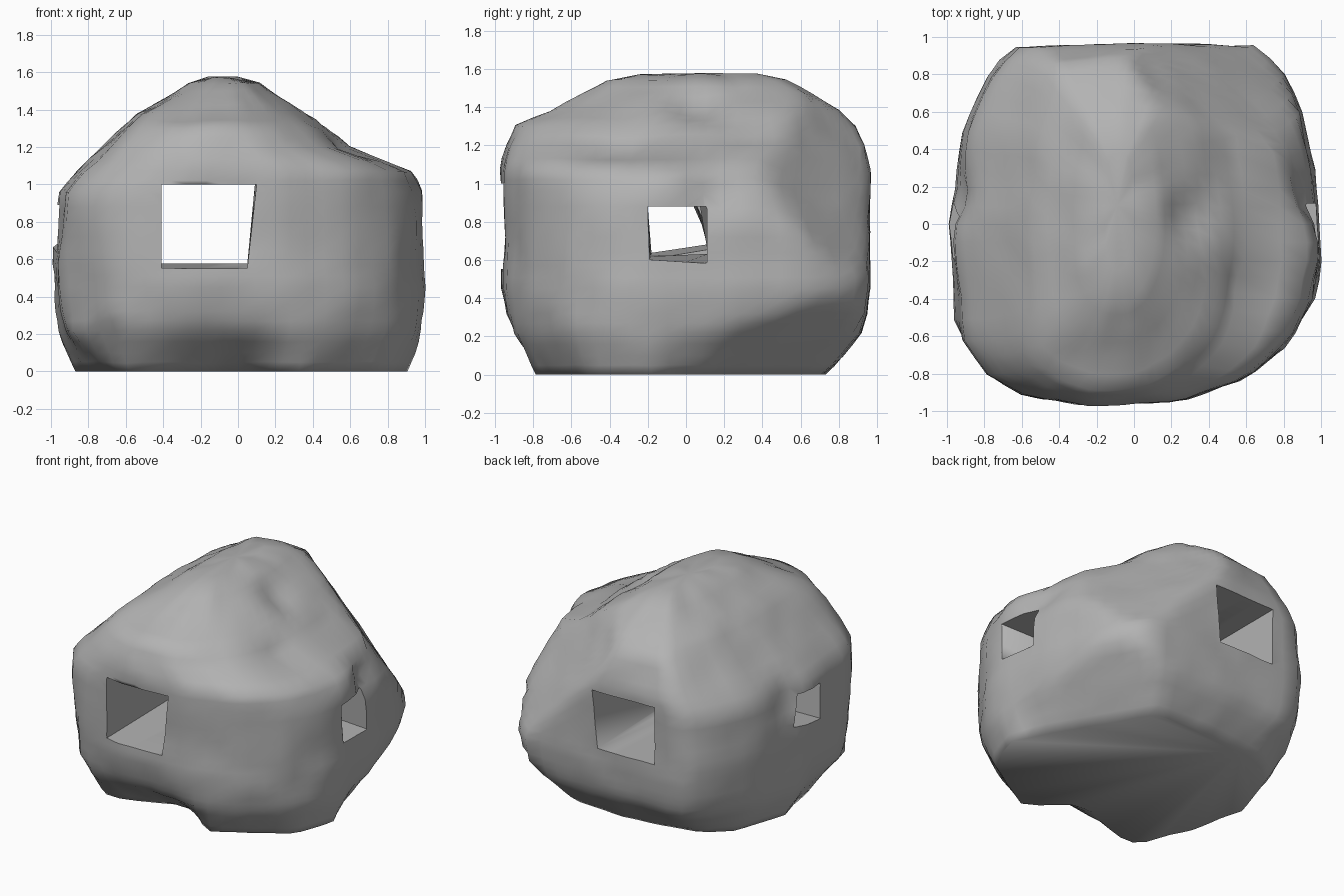
import bpy, bmesh, math
from mathutils import Vector, noise

if "Cube" in bpy.data.objects:
    bpy.data.objects.remove(bpy.data.objects["Cube"])

stone = bpy.data.materials.new("grey stone")
stone.diffuse_color = (0.45, 0.45, 0.45, 1)
stone.use_nodes = True
stone.node_tree.nodes["Principled BSDF"].inputs["Base Color"].default_value = stone.diffuse_color

# Upper levels: z, left, right, front, back extents, roundness of the section
LEVELS = [
    (0.45, -.99, 1.0, -.965, .965, 0), (0.56, -1.0, .99, -.965, .965, 0),
    (0.80, -.98, .98, -.965, .965, 0), (0.96, -.97, .97, -.97, .97, .05),
    (1.07, -.88, .93, -.97, .97, .1), (1.13, -.81, .80, -.96, .95, .1),
    (1.20, -.73, .60, -.94, .93, .1), (1.30, -.63, .47, -.89, .89, .15),
    (1.38, -.55, .36, -.72, .80, .2), (1.47, -.39, .22, -.56, .65, .3),
    (1.54, -.27, .12, -.42, .52, .4), (1.57, -.16, .0, -.25, .38, .5)]

# Widest outline, and the smaller outline the stone stands on
PLAN = [(1, -.2), (.97, .25), (.9, .6), (.82, .8), (.67, .96), (.1, .97), (-.67, .95),
        (-.8, .76), (-.93, .47), (-.96, .2), (-1, .03), (-.97, -.3), (-.95, -.62),
        (-.83, -.8), (-.6, -.92), (-.3, -.97), (.25, -.95), (.6, -.83), (.85, -.63), (.97, -.4)]
FOOT = [(.91, -.2), (.8, -.5), (.3, -.8), (.05, -.58), (-.1, -.56), (-.42, -.7),
        (-.6, -.73), (-.78, -.32), (-.87, .1), (-.73, .5), (-.56, .63), (-.3, .69),
        (0, .73), (.43, .7), (.7, .3)]

# Dents (negative) and bulges (positive): centre, radius, depth
DENTS = [((.62, -.35, 1.15), .14, -.06), ((.30, .05, 1.40), .12, -.05),
         ((.95, -.62, .42), .12, -.04), ((-.97, .15, .92), .13, -.07),
         ((.97, .14, .94), .11, -.06), ((.95, -.12, .99), .1, .03)]

# Broken-off corners (plane normal, distance): two on the upper back right,
# two on the lower front left, one undercut below the back right
CUTS = [((140, 170, 136), 323), ((145.5, 52, 83.4), 222),
        ((-120, -90, -15), 155), ((-100, -119, -91.5), 141), ((.6, .35, -.7), .486)]

SIDES = 64


def outline_radius(points, angle):
    d = Vector((math.cos(angle), math.sin(angle)))
    for i, a in enumerate(points):
        a, b = Vector(a), Vector(points[(i + 1) % len(points)])
        e = b - a
        den = d.x * e.y - d.y * e.x
        if abs(den) < 1e-9:
            continue
        r = (a.x * e.y - a.y * e.x) / den
        t = (a.x * d.y - a.y * d.x) / den
        if r > 0 and -1e-6 <= t <= 1 + 1e-6:
            return r
    return 1.0


ANGLES = [2 * math.pi * i / SIDES for i in range(SIDES)]
WIDE = [outline_radius(PLAN, a) for a in ANGLES]
NARROW = [outline_radius(FOOT, a) for a in ANGLES]


def interpolate(table, z):
    for a, b in zip(table, table[1:]):
        if z <= b[0]:
            t = max(0, (z - a[0]) / (b[0] - a[0]))
            return [p + (q - p) * t for p, q in zip(a, b)]
    return table[-1]


def weather(p):
    """Broken corners, dents and slight roughness."""
    ground = p.z < .01
    for normal, dist in CUTS:
        m = Vector(normal)
        over = p.dot(m) - dist
        if over > 0:
            # downward-facing breaks only pull the stone inwards
            pull = Vector((m.x, m.y, 0)) if m.z < 0 else m
            p = p - pull * over / pull.length_squared
    out = (p - Vector((-.1, 0, .7))).normalized()
    push = sum(depth * math.exp(-((p - Vector(c)).length / r) ** 2) for c, r, depth in DENTS)
    push += .014 * noise.noise(p * 3.2) + .01 * noise.noise(p * 7)
    q = p + out * push
    if ground:
        q.z = 0
    return q


# Boulder body from stacked rings
BLEND = [(0, 0), (.1, .4), (.22, .8), (.32, .93), (.45, 1)]
bm = bmesh.new()
heights = [0, .05, .1, .16, .22, .27, .32, .38, .45, .51, .57, .64, .72, .8, .88, .96, 1.02,
           1.07, 1.13, 1.2, 1.25, 1.3, 1.34, 1.38, 1.425, 1.47, 1.505, 1.54, 1.57]
rings = []
for z in heights:
    _, x0, x1, y0, y1, rnd = interpolate(LEVELS, z)
    blend = interpolate(BLEND, z)[1]
    ring = []
    for a, wide, narrow in zip(ANGLES, WIDE, NARROW):
        r = wide + (.97 - wide) * rnd
        x, y = r * math.cos(a), r * math.sin(a)
        upper = Vector(((x0 + x1) / 2 + x * (x1 - x0) / 2, (y0 + y1) / 2 + y * (y1 - y0) / 1.94, z))
        foot = Vector((narrow * math.cos(a), narrow * math.sin(a), z))
        ring.append(bm.verts.new(weather(foot.lerp(upper, blend))))
    rings.append(ring)
for low, high in zip(rings, rings[1:]):
    for i in range(SIDES):
        j = (i + 1) % SIDES
        bm.faces.new((low[i], low[j], high[j], high[i]))
bm.faces.new(rings[0][::-1])
peak = bm.verts.new((-.09, .1, 1.578))
for i in range(SIDES):
    bm.faces.new((rings[-1][i], rings[-1][(i + 1) % SIDES], peak))
bmesh.ops.recalc_face_normals(bm, faces=bm.faces)
mesh = bpy.data.meshes.new("boulder")
bm.to_mesh(mesh)
bm.free()
mesh.materials.append(stone)
boulder = bpy.data.objects.new("boulder", mesh)
bpy.context.collection.objects.link(boulder)


def tunnel(name, near, far, axis):
    """Cut a passage between two four-cornered (across, z) openings."""
    b = bmesh.new()
    ends = []
    for s, corners in ((-1.1, near), (1.1, far)):
        ends.append([b.verts.new((u, s, z) if axis == "y" else (s, u, z)) for u, z in corners])
    b.faces.new(ends[0])
    b.faces.new(ends[1][::-1])
    for i in range(4):
        j = (i + 1) % 4
        b.faces.new((ends[0][i], ends[1][i], ends[1][j], ends[0][j]))
    bmesh.ops.recalc_face_normals(b, faces=b.faces)
    m = bpy.data.meshes.new(name)
    b.to_mesh(m)
    b.free()
    m.materials.append(stone)
    ob = bpy.data.objects.new(name, m)
    bpy.context.collection.objects.link(ob)
    ob.hide_render = True
    ob.hide_set(True)
    mod = boulder.modifiers.new(name, "BOOLEAN")
    mod.operation, mod.solver, mod.object = "DIFFERENCE", "EXACT", ob


tunnel("front_tunnel_cutter", [(-.41, .55), (.05, .55), (.10, 1.0), (-.41, 1.0)],
       [(-.41, .58), (.05, .58), (.09, 1.0), (-.41, 1.0)], "y")
tunnel("side_tunnel_cutter", [(-.18, .64), (.12, .69), (.03, .89), (-.20, .89)],
       [(-.19, .60), (.11, .58), (.11, .88), (-.20, .88)], "x")

# Apply the cuts, then smooth the stone and soften the tunnel rims
bpy.context.view_layer.objects.active = boulder
boulder.select_set(True)
for mod in list(boulder.modifiers):
    bpy.ops.object.modifier_apply(modifier=mod.name)
bpy.ops.object.shade_smooth_by_angle(angle=math.radians(85))
